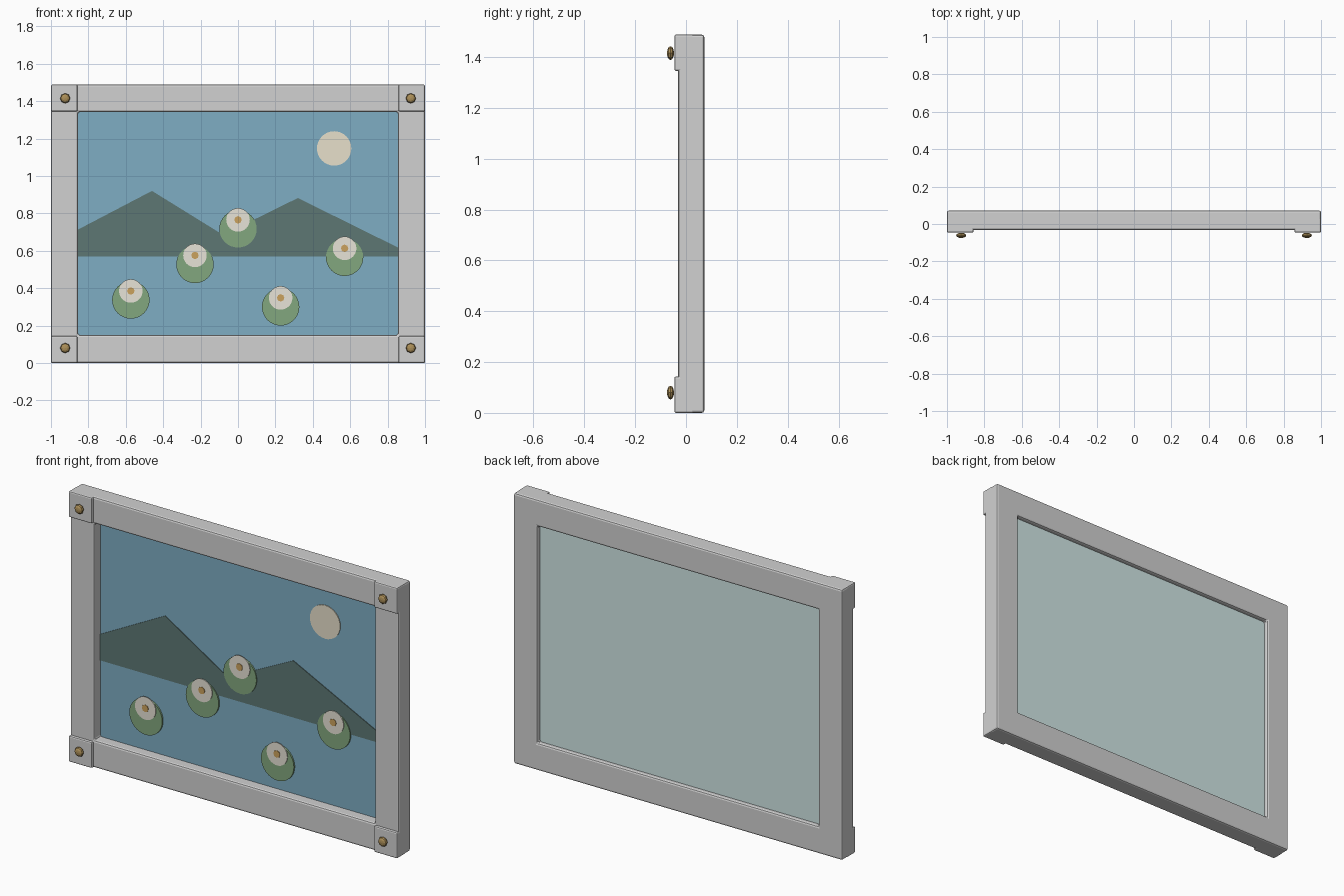
import bpy
import bmesh
from math import sin, cos, pi, radians
from mathutils import Matrix

if "Cube" in bpy.data.objects:
    bpy.data.objects.remove(bpy.data.objects["Cube"], do_unlink=True)


def material(name, r, g, b):
    m = bpy.data.materials.new(name)
    m.use_nodes = True
    m.diffuse_color = (r, g, b, 1)
    m.node_tree.nodes["Principled BSDF"].inputs["Base Color"].default_value = (r, g, b, 1)
    return m


GREY = material("frame grey", 0.64, 0.64, 0.64)
SKY = material("sky blue", 0.21, 0.42, 0.55)
BACKING = material("pale backing", 0.67, 0.84, 0.83)
HILL = material("dark hill green", 0.11, 0.185, 0.175)
LEAF = material("leaf green", 0.225, 0.385, 0.21)
PETAL = material("petal white", 0.85, 0.82, 0.72)
SUN = material("pale sun", 0.86, 0.80, 0.64)
OCHRE = material("flower ochre", 0.60, 0.36, 0.11)
BRASS = material("aged brass", 0.42, 0.28, 0.10)


def finish(name, bm, *mats):
    bmesh.ops.recalc_face_normals(bm, faces=bm.faces)
    mesh = bpy.data.meshes.new(name)
    bm.to_mesh(mesh)
    bm.free()
    for m in mats:
        mesh.materials.append(m)
    ob = bpy.data.objects.new(name, mesh)
    bpy.context.collection.objects.link(ob)
    return ob


def bevel(ob, width):
    mod = ob.modifiers.new("Bevel", "BEVEL")
    mod.width = width
    mod.segments = 2
    mod.limit_method = "ANGLE"
    mod.angle_limit = radians(40)


def rect(x0, x1, z0, z1):
    return [(x0, z0), (x1, z0), (x1, z1), (x0, z1)]


def circle(x, z, r, sides=32):
    return [(x + r * cos(2 * pi * i / sides), z + r * sin(2 * pi * i / sides))
            for i in range(sides)]


def plate(name, outline, front, back, mat):
    """Flat outline in x and z, given a thickness along y."""
    bm = bmesh.new()
    face = bm.faces.new([bm.verts.new((x, front, z)) for x, z in outline])
    new = bmesh.ops.extrude_face_region(bm, geom=[face], use_keep_orig=True)["geom"]
    verts = [v for v in new if isinstance(v, bmesh.types.BMVert)]
    bmesh.ops.translate(bm, verts=verts, vec=(0, back - front, 0))
    return finish(name, bm, mat)


# Frame: one ring with a rectangular opening
HEIGHT, FRONT, BACK = 1.488, -0.031, 0.072
bm = bmesh.new()
loops = [[bm.verts.new((x, y, z)) for x, z in outline]
         for outline, y in ((rect(-1, 1, 0, HEIGHT), FRONT),
                            (rect(-1, 1, 0, HEIGHT), BACK),
                            (rect(-0.855, 0.855, 0.15, 1.342), BACK),
                            (rect(-0.855, 0.855, 0.15, 1.342), FRONT))]
for k in range(4):
    a, b = loops[k], loops[(k + 1) % 4]
    for i in range(4):
        j = (i + 1) % 4
        bm.faces.new((a[i], a[j], b[j], b[i]))
bevel(finish("frame", bm, GREY), 0.01)

# Raised corner blocks with brass studs
for side, sx in (("left", 1), ("right", -1)):
    for level, z0 in (("bottom", 0), ("top", HEIGHT - 0.143)):
        x0, x1 = sorted((sx * 0.858, sx))
        block = plate(f"{level}_{side}_corner_block", rect(x0, x1, z0, z0 + 0.143),
                      -0.046, 0.03, GREY)
        bevel(block, 0.007)
        bm = bmesh.new()
        bmesh.ops.create_uvsphere(bm, u_segments=8, v_segments=6, radius=0.027)
        bmesh.ops.transform(
            bm, verts=bm.verts,
            matrix=Matrix.Translation((sx * 0.924, -0.061, z0 + (0.08 if z0 == 0 else 0.07)))
            @ Matrix.Diagonal((1, 0.52, 1, 1)) @ Matrix.Rotation(pi / 2, 4, "X"))
        finish(f"{level}_{side}_stud", bm, BRASS)

# Picture panel: sky in front, pale backing behind
panel = plate("picture_panel", rect(-0.86, 0.86, 0.145, 1.347), 0.026, 0.047, SKY)
panel.data.materials.append(BACKING)
for p in panel.data.polygons:
    p.material_index = 1 if p.normal.y > 0.5 else 0

# Hills and sun
plate("hills", [(-0.856, 0.57), (0.856, 0.57), (0.856, 0.617), (0.32, 0.882),
                (-0.08, 0.685), (-0.46, 0.92), (-0.856, 0.713)], 0.022, 0.026, HILL)
plate("sun", circle(0.514, 1.147, 0.092), 0.022, 0.026, SUN)

# Flowers: leaf disc, petal disc and ochre centre
for n, (x, z) in enumerate([(-0.573, 0.337), (-0.23, 0.527), (0, 0.717),
                            (0.57, 0.565), (0.228, 0.3)], 1):
    plate(f"flower_{n}_leaves", circle(x, z, 0.1), 0.017, 0.026, LEAF)
    plate(f"flower_{n}_petals", circle(x, z + 0.048, 0.063), 0.013, 0.017, PETAL)
    plate(f"flower_{n}_centre", circle(x, z + 0.048, 0.02, 8), 0.010, 0.013, OCHRE)
